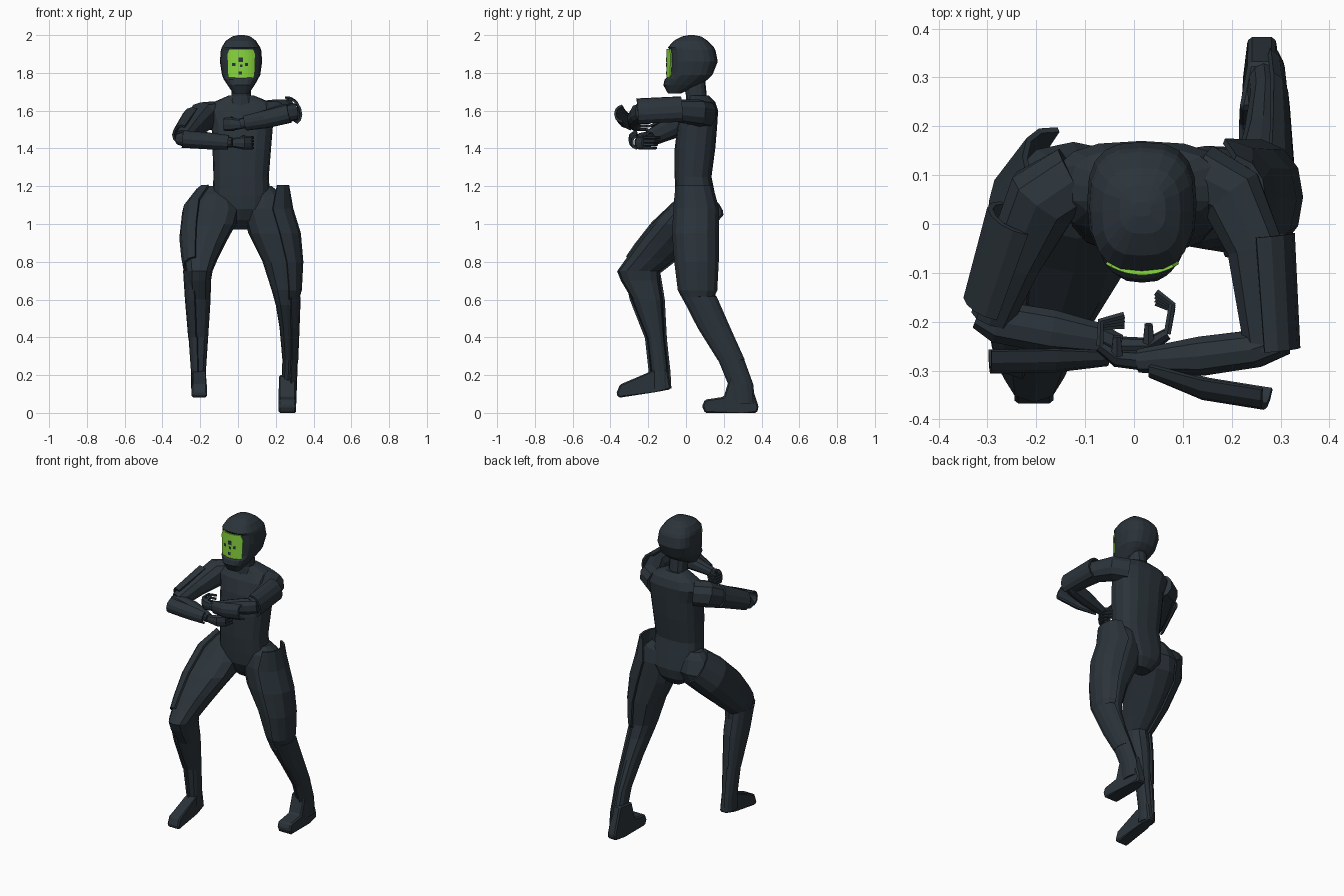
import bpy, bmesh, math
from mathutils import Vector as V


def material(name, rgb):
    m = bpy.data.materials.new(name)
    m.diffuse_color = (*rgb, 1)
    return m


SUIT = material("dark slate suit", (0.024, 0.034, 0.043))
GREEN = material("green visor", (0.25, 0.68, 0.05))
X, Z = V((1, 0, 0)), V((0, 0, 1))


def finish(name, bm, mat=SUIT, solid=0):
    bmesh.ops.recalc_face_normals(bm, faces=bm.faces)
    me = bpy.data.meshes.new(name)
    bm.to_mesh(me)
    bm.free()
    me.materials.append(mat)
    ob = bpy.data.objects.new(name, me)
    bpy.context.collection.objects.link(ob)
    if solid:
        mod = ob.modifiers.new("thickness", 'SOLIDIFY')
        mod.thickness, mod.offset = solid, 0
    return ob


def power(v, e):
    return math.copysign(abs(v) ** e, v)


def loft(name, stations, u=Z, t=None, span=None, n=12, e=0.85):
    """Skin rings (centre, (ru, rv)); a span in degrees gives an open curved plate facing u."""
    bm, rings = bmesh.new(), []
    cs = [V(s[0]) for s in stations]
    for i, (c, r) in enumerate(stations):
        tan = t or (cs[min(i + 1, len(cs) - 1)] - cs[max(i - 1, 0)]).normalized()
        a = (u - tan * u.dot(tan)).normalized()
        b = tan.cross(a)
        if span:
            angs = [math.radians(span * (2 * k / 6 - 1)) for k in range(7)]
        else:
            angs = [2 * math.pi * k / n for k in range(n)]
        rings.append([bm.verts.new(cs[i] + a * r[0] * power(math.cos(w), e)
                                   + b * r[1] * power(math.sin(w), e)) for w in angs])
    m = len(rings[0])
    for p, q in zip(rings, rings[1:]):
        for k in range(m - 1 if span else m):
            j = (k + 1) % m
            bm.faces.new((p[k], p[j], q[j], q[k]))
    if not span:
        bm.faces.new(rings[0])
        bm.faces.new(rings[-1])
    return finish(name, bm, SUIT, 0.012 if span else 0)


def slices(rows, grow=0):
    """Horizontal slices z, x0, x1, y0, y1 to loft stations."""
    return [(((a + b) / 2, (c + d) / 2, z), ((b - a) / 2 + grow, (d - c) / 2 + grow))
            for z, a, b, c, d in rows]


def foot(name, side, x0, x1, heel):
    """Extruded side profile whose heel (y beyond the given line) is narrower."""
    bm = bmesh.new()
    f = bm.faces.new([bm.verts.new((x0, y, z)) for y, z in side])
    for v in bmesh.ops.extrude_face_region(bm, geom=[f])["geom"]:
        if isinstance(v, bmesh.types.BMVert):
            v.co.x = x1
    mid = (x0 + x1) / 2
    for v in bm.verts:
        if v.co.y > heel:
            v.co.x = mid + (v.co.x - mid) * 0.6
    bmesh.ops.bevel(bm, geom=list(bm.edges), offset=0.008, segments=1, affect='EDGES')
    finish(name, bm)


# torso, neck and helmet
loft("torso", slices([
    (0.97, -0.04, 0.07, 0.03, 0.12), (1.02, -0.1, 0.12, -0.02, 0.16),
    (1.08, -0.13, 0.165, -0.05, 0.17),
    (1.15, -0.135, 0.17, -0.055, 0.155), (1.25, -0.13, 0.163, -0.06, 0.135),
    (1.4, -0.135, 0.175, -0.06, 0.155), (1.52, -0.14, 0.185, -0.045, 0.165),
    (1.6, -0.165, 0.195, -0.02, 0.17), (1.645, -0.13, 0.17, 0.01, 0.155),
    (1.68, -0.05, 0.085, 0.02, 0.12)]), X, Z, n=16, e=0.75)
loft("neck", slices([(1.63, -0.06, 0.09, 0.0, 0.12), (1.68, -0.035, 0.068, 0.0, 0.11),
                     (1.78, -0.035, 0.068, -0.02, 0.1)]), X, Z)
loft("helmet", slices([
    (1.69, -0.025, 0.058, -0.095, -0.03), (1.735, -0.055, 0.088, -0.12, 0.07),
    (1.765, -0.075, 0.105, -0.113, 0.115), (1.79, -0.085, 0.118, -0.088, 0.14),
    (1.86, -0.096, 0.128, -0.083, 0.168), (1.92, -0.091, 0.123, -0.085, 0.156),
    (1.935, -0.086, 0.118, -0.096, 0.148), (1.97, -0.065, 0.095, -0.065, 0.115),
    (1.993, -0.03, 0.065, -0.02, 0.08), (2.0, 0.0, 0.035, 0.015, 0.045)]), X, Z, n=20, e=0.72)


# curved plate on the face, rows are (z, half width)
def face_plate(name, mat, rows, xc, front, thick, cols=9):
    bm, grid = bmesh.new(), []
    for z, h in rows:
        xs = [xc + h * (2 * k / (cols - 1) - 1) for k in range(cols)]
        grid.append([bm.verts.new((x, front + 0.022 * ((x - 0.017) / 0.073) ** 2, z)) for x in xs])
    for p, q in zip(grid, grid[1:]):
        for k in range(cols - 1):
            bm.faces.new((p[k], p[k + 1], q[k + 1], q[k]))
    finish(name, bm, mat, thick)


face_plate("visor", GREEN, [(1.762, 0.05), (1.785, 0.069), (1.9, 0.073), (1.927, 0.062)],
           0.017, -0.1, 0.009)
for i, (x, z, h) in enumerate([(0.015, 1.87, 0.012), (-0.022, 1.845, 0.008),
                               (0.045, 1.845, 0.008), (0.017, 1.838, 0.007), (0.012, 1.8, 0.008)]):
    face_plate(f"visor_mark_{i}", SUIT, [(z - h, h), (z + h, h)], x, -0.105, 0.003, 3)

# legs in a stride
front_leg = [
    (1.2, -0.16, -0.06, 0.03, 0.11), (1.16, -0.2, -0.03, -0.03, 0.14), (1.08, -0.258, 0.01, -0.1, 0.168),
    (1.0, -0.286, -0.01, -0.18, 0.14), (0.9, -0.295, -0.065, -0.26, 0.04),
    (0.82, -0.29, -0.105, -0.315, -0.05), (0.75, -0.275, -0.135, -0.365, -0.14),
    (0.7, -0.272, -0.143, -0.345, -0.14), (0.6, -0.265, -0.145, -0.285, -0.125),
    (0.4, -0.248, -0.158, -0.205, -0.115), (0.22, -0.235, -0.17, -0.185, -0.095),
    (0.13, -0.235, -0.17, -0.185, -0.09)]
back_leg = [
    (1.2, 0.09, 0.18, 0.01, 0.11), (1.16, 0.05, 0.225, -0.035, 0.14), (1.08, 0.02, 0.275, -0.052, 0.16),
    (0.95, 0.055, 0.315, -0.058, 0.158), (0.8, 0.13, 0.328, -0.047, 0.158),
    (0.65, 0.178, 0.32, -0.028, 0.15), (0.57, 0.2, 0.315, 0.0, 0.17),
    (0.45, 0.22, 0.31, 0.075, 0.222), (0.28, 0.235, 0.303, 0.182, 0.298),
    (0.15, 0.23, 0.298, 0.235, 0.345), (0.05, 0.225, 0.295, 0.25, 0.355)]
loft("front_leg", slices(front_leg), X, Z)
loft("back_leg", slices(back_leg), X, Z)
foot("front_foot", [(-0.185, 0.22), (-0.35, 0.15), (-0.37, 0.1), (-0.355, 0.08), (-0.16, 0.11),
                    (-0.08, 0.125), (-0.098, 0.24)], -0.245, -0.165, -0.13)
foot("back_foot", [(0.235, 0.2), (0.2, 0.085), (0.1, 0.07), (0.085, 0.035), (0.1, 0.0), (0.3, 0.0),
                   (0.375, 0.0), (0.385, 0.03), (0.33, 0.2)], 0.215, 0.308, 0.32)

# leg armour plates
loft("front_thigh_plate", [((-0.13, 0.11, 1.12), (0.1, 0.11)), ((-0.175, 0.03, 1.04), (0.118, 0.12)),
                           ((-0.19, -0.1, 0.92), (0.115, 0.118)), ((-0.2, -0.2, 0.82), (0.095, 0.1)),
                           ((-0.205, -0.255, 0.765), (0.08, 0.085))], -X, span=78)
loft("front_shin_plate", slices([(0.755, -0.275, -0.15, -0.32, -0.15)] + front_leg[8:10], 0.01),
     -X, Z, span=75)
loft("front_ankle_plate", slices(front_leg[9:12], 0.008), -X, Z, span=80)
loft("back_thigh_plate", slices([(1.205, 0.12, 0.253, -0.04, 0.125)] + back_leg[2:6]
                                + [(0.6, 0.2, 0.305, 0.0, 0.125)], 0.012), X, Z, span=78)
loft("back_shin_plate", slices([(0.615, 0.2, 0.316, -0.01, 0.15)] + back_leg[7:9], 0.01),
     X, Z, span=75)
loft("back_ankle_plate", slices(back_leg[8:11], 0.008), X, Z, span=75)

# lower guarding arm (-x)
loft("lower_upper_arm", [((-0.12, 0.09, 1.575), (0.075, 0.075)), ((-0.185, 0.055, 1.57), (0.077, 0.078)),
                         ((-0.245, -0.07, 1.512), (0.06, 0.06)), ((-0.29, -0.19, 1.455), (0.045, 0.045))], n=10)
loft("lower_forearm", [((-0.32, -0.185, 1.45), (0.03, 0.03)), ((-0.28, -0.2, 1.45), (0.042, 0.045)),
                       ((-0.17, -0.22, 1.445), (0.042, 0.047)), ((-0.08, -0.235, 1.437), (0.032, 0.036)),
                       ((-0.03, -0.25, 1.432), (0.026, 0.025))], n=10)
loft("lower_upper_arm_plate", [((-0.222, 0.01, 1.545), (0.075, 0.068)),
                               ((-0.285, -0.17, 1.465), (0.06, 0.055))], V((-1, 0, 0.5)), span=75)
loft("lower_forearm_plate", [((-0.295, -0.24, 1.45), (0.06, 0.042)), ((-0.16, -0.238, 1.44), (0.06, 0.04)),
                             ((-0.05, -0.25, 1.432), (0.035, 0.034))], V((0, -1, 0)), span=75)

# upper guarding arm (+x)
loft("upper_upper_arm", [((0.13, 0.1, 1.58), (0.072, 0.07)), ((0.2, 0.06, 1.59), (0.07, 0.07)),
                         ((0.248, -0.05, 1.6), (0.06, 0.06)), ((0.27, -0.26, 1.59), (0.045, 0.045))], n=10)
loft("upper_forearm", [((0.305, -0.235, 1.595), (0.045, 0.035)), ((0.25, -0.255, 1.585), (0.05, 0.04)),
                       ((0.14, -0.27, 1.56), (0.042, 0.042)),
                       ((0.01, -0.28, 1.53), (0.027, 0.025))], n=10)
loft("upper_upper_arm_plate", [((0.25, -0.025, 1.6), (0.072, 0.068)),
                               ((0.27, -0.26, 1.59), (0.062, 0.068))], V((1, 0, 0.35)), span=75)
loft("upper_forearm_plate", [((0.275, -0.32, 1.585), (0.055, 0.045)), ((0.15, -0.3, 1.555), (0.055, 0.043)),
                             ((0.04, -0.28, 1.535), (0.03, 0.036))], V((0, -1, 0)), span=75)


# hands with curled, slightly fanned fingers; path runs wrist, palm, knuckles, bend, tip (x, y)
def hand(name, path, z):
    loft(name + "_palm", [((*path[0], z), (0.024, 0.02)), ((*path[1], z), (0.036, 0.018)),
                          ((*path[2], z), (0.036, 0.012))], n=8)
    for k in range(4):
        h = z + 0.027 - 0.018 * k
        fan = [0, 0.004 * (k - 1.5), 0.007 * (k - 1.5)]
        loft(f"{name}_finger_{k}", [((x, y - d, h), (0.008, 0.008))
                                    for (x, y), d in zip(path[2:], fan)], n=6)
    end = (path[4][0] - 0.015, path[1][1] + 0.045)
    loft(name + "_thumb", [((*path[1], z + 0.02), (0.014, 0.014)), ((*end, z + 0.034), (0.009, 0.009))], n=6)


hand("lower_hand", [(-0.03, -0.25), (0.03, -0.25), (0.068, -0.225), (0.078, -0.17), (0.045, -0.15)], 1.43)
hand("upper_hand", [(0.02, -0.28), (-0.035, -0.275), (-0.07, -0.25), (-0.068, -0.205), (-0.02, -0.197)], 1.528)
